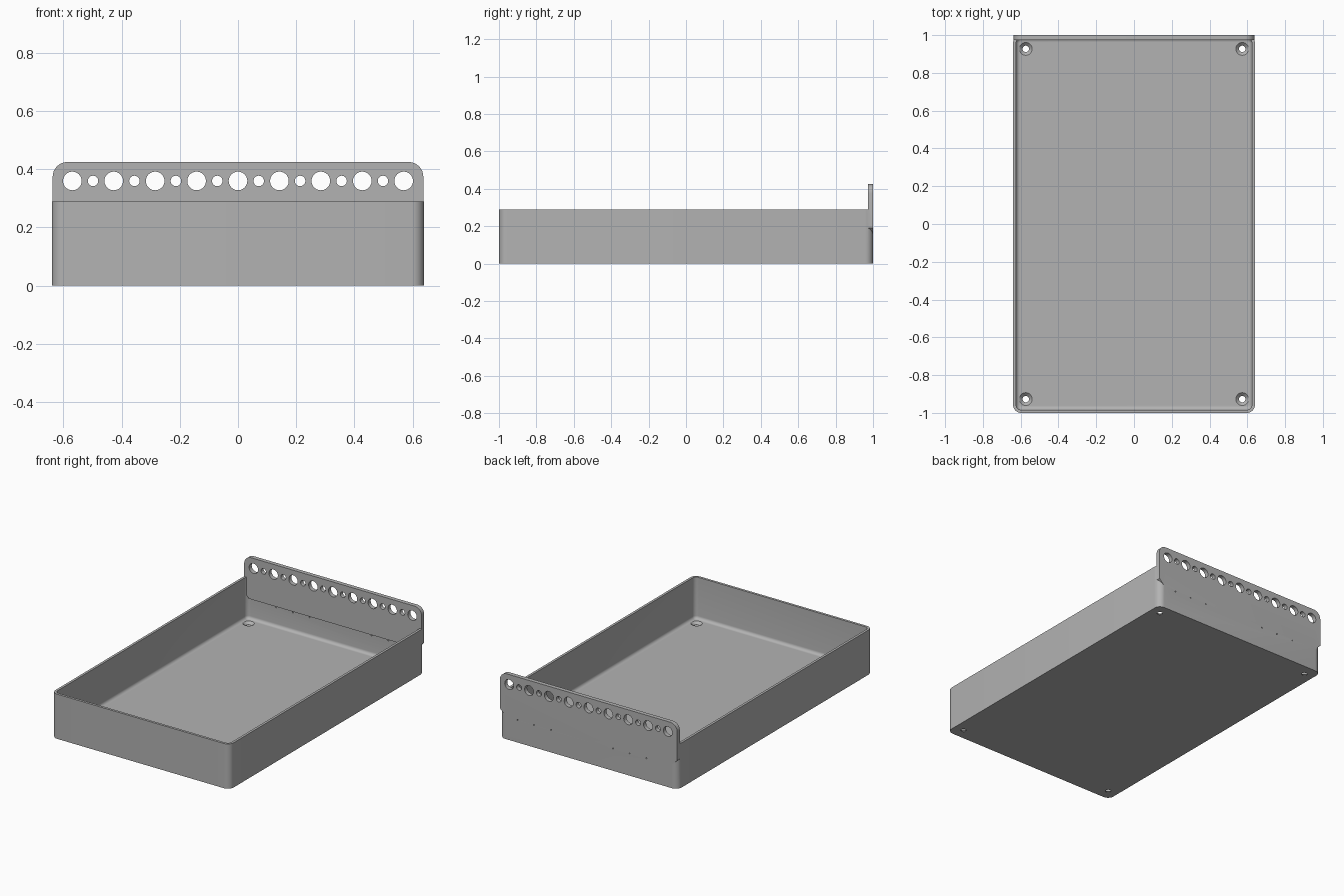
import bpy, bmesh
from math import sin, cos, pi, radians
from mathutils import Matrix, Vector

if "Cube" in bpy.data.objects:
    bpy.data.objects.remove(bpy.data.objects["Cube"], do_unlink=True)

WIDTH, LENGTH, HEIGHT = 1.28, 2.0, 0.29
WALL, FLOOR, FILLET, CORNER = 0.016, 0.02, 0.02, 0.042
PLATE_X, PLATE_TOP, PLATE_THICK = 0.637, 0.425, 0.027

grey = bpy.data.materials.new("plain grey")
grey.use_nodes = True
grey.diffuse_color = (0.45, 0.45, 0.45, 1)
grey.node_tree.nodes["Principled BSDF"].inputs["Base Color"].default_value = grey.diffuse_color


def rounded_ring(inset, z):
    """Rounded rectangle, inset from the outer outline."""
    r = max(CORNER - inset, 0.008)
    cx, cy = WIDTH / 2 - inset - r, LENGTH / 2 - inset - r
    pts = []
    for q, (sx, sy) in enumerate([(1, 1), (-1, 1), (-1, -1), (1, -1)]):
        for i in range(9):
            a = (q + i / 8) * pi / 2
            pts.append((sx * cx + r * cos(a), sy * cy + r * sin(a), z))
    return pts


def circle(r, z, n=40):
    return [(r * cos(2 * pi * i / n), r * sin(2 * pi * i / n), z) for i in range(n)]


def loft(bm, rings, matrix=Matrix()):
    """Closed solid through rings of equal point count."""
    loops = [[bm.verts.new(matrix @ Vector(p)) for p in ring] for ring in rings]
    for a, b in zip(loops, loops[1:]):
        for i in range(len(a)):
            j = (i + 1) % len(a)
            bm.faces.new((a[i], a[j], b[j], b[i]))
    bm.faces.new(loops[0][::-1])
    bm.faces.new(loops[-1])


def make_object(name, bm):
    bmesh.ops.recalc_face_normals(bm, faces=bm.faces)
    mesh = bpy.data.meshes.new(name)
    bm.to_mesh(mesh)
    bm.free()
    mesh.materials.append(grey)
    obj = bpy.data.objects.new(name, mesh)
    bpy.context.collection.objects.link(obj)
    return obj


def combine(target, tool, operation):
    mod = target.modifiers.new(operation.lower(), "BOOLEAN")
    mod.operation, mod.object, mod.solver = operation, tool, "EXACT"
    bpy.context.view_layer.objects.active = target
    bpy.ops.object.modifier_apply(modifier=mod.name)
    bpy.data.objects.remove(tool, do_unlink=True)


# Open tray with rounded corners and a filleted floor
bm = bmesh.new()
rings = [rounded_ring(0, 0), rounded_ring(0, HEIGHT), rounded_ring(WALL, HEIGHT)]
for i in range(7):
    a = i / 6 * pi / 2
    rings.append(rounded_ring(WALL + FILLET * (1 - cos(a)), FLOOR + FILLET * (1 - sin(a))))
loft(bm, rings)
tray = make_object("tray", bm)

# Raised back plate: rounded top corners, sloped lower corners
half = [(0.602, 0.155), (PLATE_X, 0.19)]
r = 0.05
for i in range(9):
    a = i / 8 * pi / 2
    half.append((PLATE_X - r + r * cos(a), PLATE_TOP - r + r * sin(a)))
outline = half + [(-x, z) for x, z in reversed(half)]
bm = bmesh.new()
back = LENGTH / 2
loft(bm, [[(x, y, z) for x, z in outline] for y in (back - PLATE_THICK, back)])
combine(tray, make_object("back_plate", bm), "UNION")

# Hole cutters: alternating row, pin holes and countersunk floor holes
bm = bmesh.new()


def back_hole(x, z, radius, n):
    place = Matrix.Translation((x, back, z)) @ Matrix.Rotation(pi / 2, 4, "X")
    loft(bm, [circle(radius, -0.06, n), circle(radius, 0.06, n)], place)


for i in range(17):
    back_hole((i - 8) * 0.0712, 0.36, 0.018 if i % 2 else 0.032, 40)
for start in (0.27, -0.415):
    for i in range(3):
        back_hole(start + i * 0.12, 0.145, 0.004, 10)
for x in (-0.573, 0.573):
    for y in (-0.927, 0.927):
        loft(bm, [circle(0.017, -0.02), circle(0.017, 0.004), circle(0.034, FLOOR),
                  circle(0.034, FLOOR + 0.03)], Matrix.Translation((x, y, 0)))
holes = make_object("hole_cutters", bm)
holes.hide_render = True
combine(tray, holes, "DIFFERENCE")

# Smooth the rounded areas, keep edges crisp
bpy.ops.object.select_all(action="DESELECT")
tray.select_set(True)
bpy.context.view_layer.objects.active = tray
bpy.ops.object.shade_smooth_by_angle(angle=radians(30))
